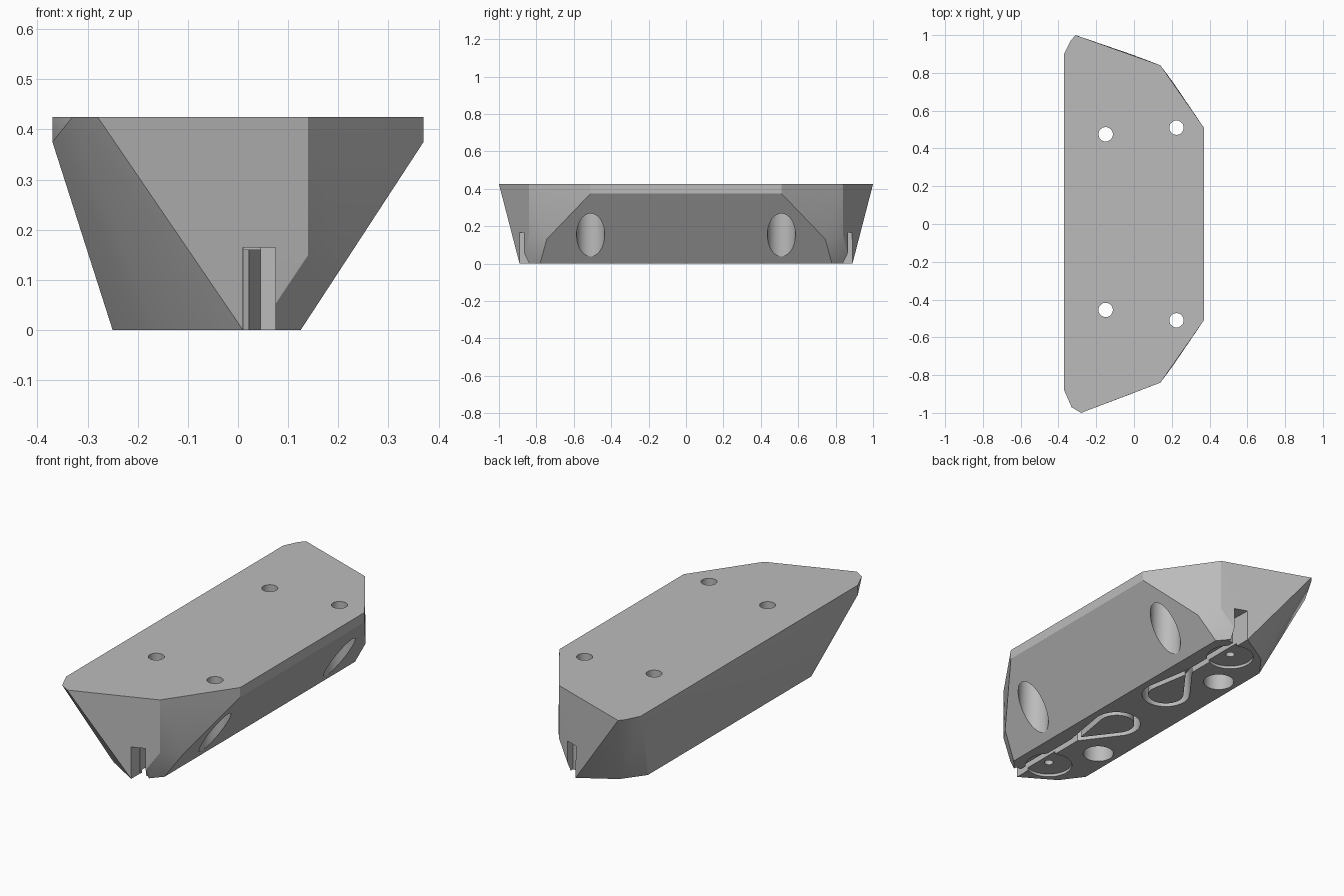
import bpy, bmesh
from math import sin, cos, pi, atan2, acos, radians, hypot

cube = bpy.data.objects.get("Cube")
if cube:
    bpy.data.objects.remove(cube)

grey = bpy.data.materials.new("plain grey")
grey.use_nodes = True
COLOUR = (0.5, 0.5, 0.5, 1)
grey.diffuse_color = COLOUR
grey.node_tree.nodes["Principled BSDF"].inputs["Base Color"].default_value = COLOUR


def make_object(name, bm):
    bmesh.ops.recalc_face_normals(bm, faces=bm.faces)
    mesh = bpy.data.meshes.new(name)
    bm.to_mesh(mesh)
    bm.free()
    mesh.materials.append(grey)
    obj = bpy.data.objects.new(name, mesh)
    bpy.context.collection.objects.link(obj)
    return obj


def circle(x, y, r, n=40):
    return [(x + r * cos(2 * pi * i / n), y + r * sin(2 * pi * i / n)) for i in range(n)]


def prism(name, outline, z0, z1, inner=None):
    """Extruded outline, or a ring when an inner outline is given."""
    bm = bmesh.new()
    loops = [[bm.verts.new((x, y, z)) for x, y in path]
             for path in (outline, inner) if path for z in (z0, z1)]
    if inner:
        low, high, low_in, high_in = loops
        strips = [(low, high), (high, high_in), (high_in, low_in), (low_in, low)]
    else:
        bm.faces.new(loops[0])
        bm.faces.new(loops[1])
        strips = [tuple(loops)]
    n = len(outline)
    for a, b in strips:
        for i in range(n):
            j = (i + 1) % n
            bm.faces.new((a[i], a[j], b[j], b[i]))
    return make_object(name, bm)


def teardrop(cx, cy, r, px, py, n=32):
    """Circle drawn out to a point along its two tangents."""
    dx, dy = px - cx, py - cy
    aim, spread = atan2(dy, dx), acos(r / hypot(dx, dy))
    sweep = 2 * pi - 2 * spread
    arc = [aim + spread + sweep * i / n for i in range(n + 1)]
    return [(px, py)] + [(cx + r * cos(a), cy + r * sin(a)) for a in arc]


def box(x0, x1, y0, y1):
    return [(x0, y0), (x1, y0), (x1, y1), (x0, y1)]


# Body: vertical walls tapering to a narrow underside
TOP = 0.425
points = [(-0.37, 0.9, TOP), (-0.335, 0.97, TOP), (-0.31, 1.0, TOP),
          (-0.28, -1.0, TOP), (-0.33, -0.97, TOP), (-0.37, -0.88, TOP)]
for s in (-1, 1):
    points += [(0.14, s * 0.84, TOP), (0.37, s * 0.51, TOP),
               (0.37, s * 0.51, 0.375), (-0.37, s * 0.88, 0.375),
               (0.14, s * 0.84, 0.15), (0.21, s * 0.745, 0.13),
               (0.125, s * 0.78, 0), (0.04, s * 0.878, 0), (0.01, s * 0.89, 0),
               (-0.166, s * 0.784, 0), (-0.25, s * 0.67, 0)]
bm = bmesh.new()
for p in points:
    bm.verts.new(p)
hull = bmesh.ops.convex_hull(bm, input=bm.verts)
bmesh.ops.delete(bm, geom=[v for v in bm.verts if not v.link_faces], context='VERTS')
bmesh.ops.dissolve_limit(bm, angle_limit=radians(1), verts=bm.verts, edges=bm.edges)
body = make_object("body", bm)

cutters = []
# Screw holes with wide counterbores from below
for i, (x, y) in enumerate([(-0.15, 0.475), (0.225, 0.51), (-0.15, -0.455), (0.225, -0.51)]):
    cutters.append(prism(f"screw_hole_{i}", circle(x, y, 0.038), -0.1, 0.6))
    cutters.append(prism(f"counterbore_{i}", circle(x, y, 0.075), -0.1, 0.34))

# Shallow round recesses with a pilot hole, and end slots leading into grooves
DEPTH = 0.165
for side, s in (("front", -1), ("back", 1)):
    cutters.append(prism(f"{side}_recess", circle(-0.035, s * 0.7, 0.115), -0.1, 0.015))
    cutters.append(prism(f"{side}_pilot_hole", circle(-0.035, s * 0.7, 0.022), -0.1, 0.12))
    a, b = sorted((s * 0.82, s * 1.1))
    cutters.append(prism(f"{side}_slot", box(0.01, 0.075, a, b), -0.1, DEPTH))
    a, b = sorted((s * 0.42, s * 0.83))
    cutters.append(prism(f"{side}_groove", box(0.012, 0.045, a, b), -0.1, DEPTH))

# Teardrop cable loops
for name, cy, py in (("front", -0.17, -0.46), ("back", 0.21, 0.5)):
    cx, r = -0.03, 0.118
    outer = teardrop(cx, cy, r, 0.04, py)
    k = 0.74
    inner = [(cx + (x - cx) * k, cy + (y - cy) * k) for x, y in outer]
    cutters.append(prism(f"{name}_loop", outer, -0.1, DEPTH - 0.005, inner))

for cutter in cutters:
    mod = body.modifiers.new(cutter.name, 'BOOLEAN')
    mod.operation = 'DIFFERENCE'
    mod.solver = 'EXACT'
    mod.object = cutter

# Bake the cuts and discard the cutters
bpy.context.view_layer.update()
graph = bpy.context.evaluated_depsgraph_get()
result = bpy.data.meshes.new_from_object(body.evaluated_get(graph))
body.modifiers.clear()
body.data = result
for cutter in cutters:
    bpy.data.objects.remove(cutter)

bpy.ops.object.select_all(action='DESELECT')
body.select_set(True)
bpy.context.view_layer.objects.active = body
bpy.ops.object.shade_smooth_by_angle(angle=radians(30))
